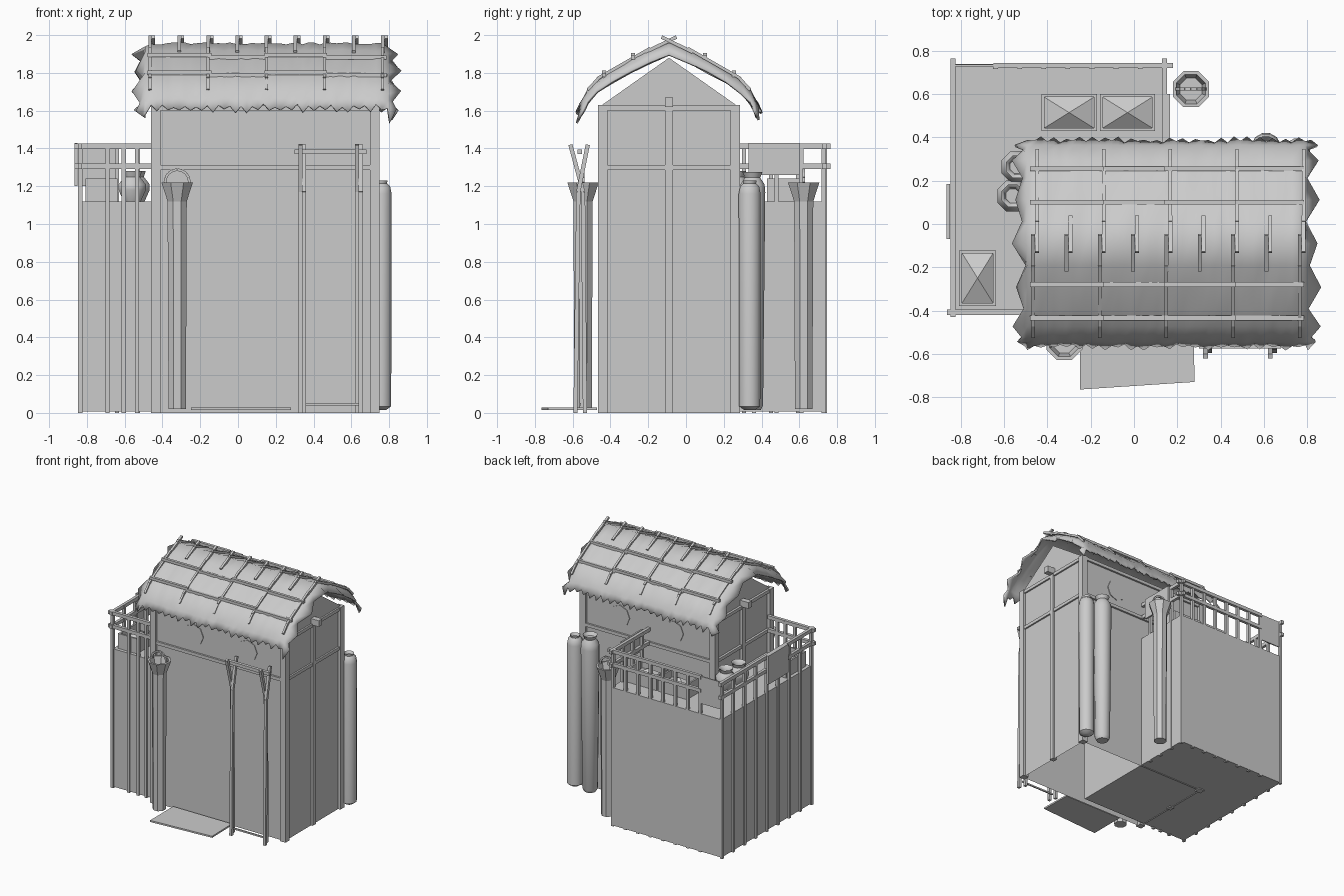
import bpy, bmesh, math, random
from mathutils import Vector

if "Cube" in bpy.data.objects:
    bpy.data.objects.remove(bpy.data.objects["Cube"])
random.seed(4)

def make(name, verts, faces, smooth=False):
    me = bpy.data.meshes.new(name)
    me.from_pydata([tuple(v) for v in verts], [], faces)
    bm = bmesh.new(); bm.from_mesh(me)
    bmesh.ops.recalc_face_normals(bm, faces=bm.faces)
    bm.to_mesh(me); bm.free()
    ob = bpy.data.objects.new(name, me)
    bpy.context.collection.objects.link(ob)
    if smooth:
        bpy.context.view_layer.objects.active = ob
        bpy.ops.object.select_all(action='DESELECT')
        ob.select_set(True)
        bpy.ops.object.shade_smooth_by_angle(angle=math.radians(50))
    return ob

BOX = [(0, 1, 3, 2), (4, 6, 7, 5), (0, 4, 5, 1), (2, 3, 7, 6), (0, 2, 6, 4), (1, 5, 7, 3)]

def box(name, x0, x1, y0, y1, z0, z1):
    return make(name, [(x, y, z) for x in (x0, x1) for y in (y0, y1) for z in (z0, z1)], BOX)

def stick(name, a, b, w=0.02):
    # square bar between two points
    a, b = Vector(a), Vector(b)
    d = (b - a).normalized()
    s = d.cross(Vector((1, 0, 0)) if abs(d.x) < 0.9 else Vector((0, 0, 1))).normalized()
    t = d.cross(s)
    return make(name, [p + (s * i + t * j) * w / 2 for p in (a, b) for i in (-1, 1) for j in (-1, 1)], BOX)

def lathe(name, x, y, prof, n=8, smooth=False):
    verts, faces = [], []
    for r, z in prof:
        for k in range(n):
            a = 2 * math.pi * (k + 0.5) / n
            verts.append((x + r * math.cos(a), y + r * math.sin(a), z))
    for i in range(len(prof) - 1):
        for k in range(n):
            l = (k + 1) % n
            faces.append((i * n + k, i * n + l, i * n + n + l, i * n + n + k))
    faces += [tuple(range(n)), tuple(range(len(verts) - n, len(verts)))]
    return make(name, verts, faces, smooth)

# house shell, open underneath
MID = -0.09
prof = [(-0.445, 0), (-0.445, 1.63), (MID, 1.88), (0.265, 1.63), (0.265, 0)]
make("house_walls", [(x, y, z) for x in (-0.435, 0.73) for y, z in prof],
     [(0, 1, 2, 3, 4), (5, 6, 7, 8, 9)] + [(i, i + 1, i + 6, i + 5) for i in range(4)])

# house frame
for x in (-0.435, 0.725):
    for y in (-0.44, 0.26):
        box("corner_post", x - 0.025, x + 0.025, y - 0.025, y + 0.025, 0, 1.63)
    for z in (1.30, 1.615):
        box("end_beam", x - 0.018, x + 0.018, -0.445, 0.265, z - 0.013, z + 0.013)
    box("gable_post", x - 0.02, x + 0.02, MID - 0.02, MID + 0.02, 0, 1.64)
box("ridge_tie_beam", -0.51, 0.80, MID - 0.022, MID + 0.022, 1.62, 1.67)
for y in (-0.445, 0.265):
    for z in (1.30, 1.615):
        box("side_beam", -0.43, 0.72, y - 0.015, y + 0.015, z - 0.013, z + 0.013)
    # round windows
    for x in (-0.08, 0.40):
        ring = [(x + 0.085 * math.cos(k * math.pi / 4), y + s, 1.45 + 0.085 * math.sin(k * math.pi / 4))
                for s in (-0.006, 0.006) for k in range(8)]
        make("round_window", ring, [tuple(range(8)), tuple(range(8, 16))] +
             [(k, (k + 1) % 8, (k + 1) % 8 + 8, k + 8) for k in range(8)])

# thatched roof sheet with ragged edges
half = [(0.10, 1.915), (0.2, 1.865), (0.3, 1.81), (0.38, 1.755), (0.43, 1.70), (0.45, 1.66), (0.46, 1.62)]
rows = [(-d, z) for d, z in reversed(half)] + [(0, 1.95)] + half
NC, NR = 46, len(rows)
verts, faces = [], []
for i in range(NC):
    for j, (d, z) in enumerate(rows):
        x = -0.49 + 1.28 * (i - 1) / (NC - 3)
        z += random.uniform(-0.006, 0.006)
        if j in (0, NR - 1):
            long = random.uniform(0.4, 1) if i % 2 else random.uniform(-0.4, 0.1)
            d += math.copysign(0.03 * long, d)
            z -= 0.03 * long
        if i in (0, NC - 1):
            out = random.uniform(0.045, 0.075) if j % 2 else random.uniform(0.0, 0.03)
            x = -0.49 - out if i == 0 else 0.79 + out
            z -= 0.06
        elif i in (1, NC - 2):
            z -= 0.015
        verts.append((x, MID + d, z))
for i in range(NC - 1):
    for j in range(NR - 1):
        a = i * NR + j
        faces.append((a, a + 1, a + NR + 1, a + NR))
thatch = make("thatch_roof", verts, faces, True)
m = thatch.modifiers.new("thickness", 'SOLIDIFY')
m.thickness = 0.012
m.offset = 0

# roof poles: long rafters, short ridge crosses, battens
for k in range(9):
    x = -0.457 + 0.154 * k
    for s in (-1, 1):
        o = 0.009 * s
        stick("ridge_cross", (x + o, MID - s * 0.04, 1.99), (x + o, MID + s * 0.125, 1.91), 0.018)
        if k % 2 == 0:
            stick("rafter", (x + o, MID + s * 0.1, 1.93), (x + o, MID + s * 0.38, 1.77), 0.016)
            stick("rafter_tip", (x + o, MID + s * 0.37, 1.775), (x + o, MID + s * 0.43, 1.71), 0.016)
for s in (-1, 1):
    for d, z in ((0.19, 1.888), (0.345, 1.795)):
        for k, (a, b) in enumerate(((-0.48, -0.14), (-0.16, 0.16), (0.14, 0.47), (0.45, 0.785))):
            h = 0.006 * (-1) ** k
            box("batten", a, b, MID + s * d - 0.011, MID + s * d + 0.011, z + h - 0.011, z + h + 0.011)

# raised yard
box("yard_base", -0.835, 0.15, -0.405, 0.74, 0.008, 1.12)
def post(x, y):
    box("fence_post", x - 0.011, x + 0.011, y - 0.011, y + 0.011, 0, 1.42)
for k in range(9):
    post(-0.835, -0.405 + 1.14 * k / 8)
for x in (-0.69, -0.605, -0.535):
    post(x, -0.405)
for k in range(8):
    post(-0.64 + 0.78 * k / 7, 0.728)
for y in (0.36, 0.48, 0.61):
    post(0.14, y)
for z in (1.305, 1.412):
    box("front_rail", -0.865, -0.45, -0.42, -0.395, z - 0.014, z + 0.014)
    box("left_rail", -0.848, -0.825, -0.43, 0.765, z - 0.014, z + 0.014)
    box("back_rail", -0.65, 0.18, 0.72, 0.743, z - 0.014, z + 0.014)
    box("right_rail", 0.13, 0.153, 0.27, 0.765, z - 0.014, z + 0.014)
# hides hung on the rails
box("left_hide", -0.866, -0.85, -0.07, 0.185, 1.20, 1.43)
box("back_hide", -0.83, -0.64, 0.728, 0.737, 1.20, 1.42)
box("right_hide", 0.153, 0.166, 0.33, 0.60, 1.26, 1.43)

# open crates with heaped contents
def crate(x, y, a, b):
    t = 0.014
    for s in (-1, 1):
        box("crate_side", x + s * (a - t / 2) - t / 2, x + s * (a - t / 2) + t / 2, y - b, y + b, 1.11, 1.24)
        box("crate_side", x - a, x + a, y + s * (b - t / 2) - t / 2, y + s * (b - t / 2) + t / 2, 1.11, 1.24)
    a, b = a - t, b - t
    make("crate_heap", [(x - a, y - b, 1.18), (x + a, y - b, 1.18), (x + a, y + b, 1.18), (x - a, y + b, 1.18),
                        (x, y, 1.235)], [(0, 1, 4), (1, 2, 4), (2, 3, 4), (3, 0, 4), (3, 2, 1, 0)])
crate(-0.30, 0.515, 0.128, 0.085)
crate(-0.03, 0.515, 0.128, 0.085)
crate(-0.723, -0.25, 0.085, 0.128)

# pots in the yard
for x, y in ((-0.54, 0.265), (-0.56, 0.13)):
    lathe("yard_pot", x, y, [(0.045, 1.11), (0.078, 1.18), (0.078, 1.21), (0.045, 1.25), (0.056, 1.28),
                             (0.04, 1.27), (0.035, 1.24)], 8, True)
# tall jars behind the house
lathe("tall_jar_a", 0.755, 0.337, [(0.03, 0.015), (0.058, 0.035), (0.06, 1.16), (0.052, 1.20), (0.035, 1.215),
                                  (0.038, 1.23), (0.025, 1.21)], 12, True)
lathe("tall_jar_b", 0.61, 0.352, [(0.045, 0.015), (0.058, 0.04), (0.07, 1.17), (0.066, 1.21), (0.042, 1.245),
                                  (0.055, 1.275), (0.035, 1.25)], 12, True)

# tall buckets with hoop handles
for x, y in ((-0.322, -0.545), (0.263, 0.623)):
    lathe("tall_bucket", x, y, [(0.05, 0.02), (0.055, 1.12), (0.09, 1.22), (0.073, 1.22), (0.055, 1.15)])
    arc = [(x + 0.065 * math.cos(math.pi * k / 8), y, 1.22 + 0.068 * math.sin(math.pi * k / 8)) for k in range(9)]
    for p, q in zip(arc, arc[1:]):
        stick("bucket_handle", p, q, 0.014)

# drying rack of crossed poles
for x in (0.34, 0.64):
    for o, pts in ((-0.01, ((-0.612, 1.42), (-0.545, 1.17), (-0.535, 0))),
                   (0.01, ((-0.52, 1.42), (-0.57, 1.17), (-0.585, 0)))):
        for p, q in zip(pts, pts[1:]):
            stick("rack_pole", (x + o, *p), (x + o, *q), 0.022)
box("rack_bar", 0.30, 0.68, -0.575, -0.55, 1.37, 1.395)
box("rack_foot_bar", 0.34, 0.64, -0.565, -0.555, 0.04, 0.052)

# door mat
mat = [(-0.25, -0.765), (0.28, -0.73), (0.275, -0.47), (-0.25, -0.47)]
make("door_mat", [(x, y, z) for z in (0.015, 0.028) for x, y in mat],
     [(0, 1, 2, 3), (4, 5, 6, 7)] + [(k, (k + 1) % 4, (k + 1) % 4 + 4, k + 4) for k in range(4)])
